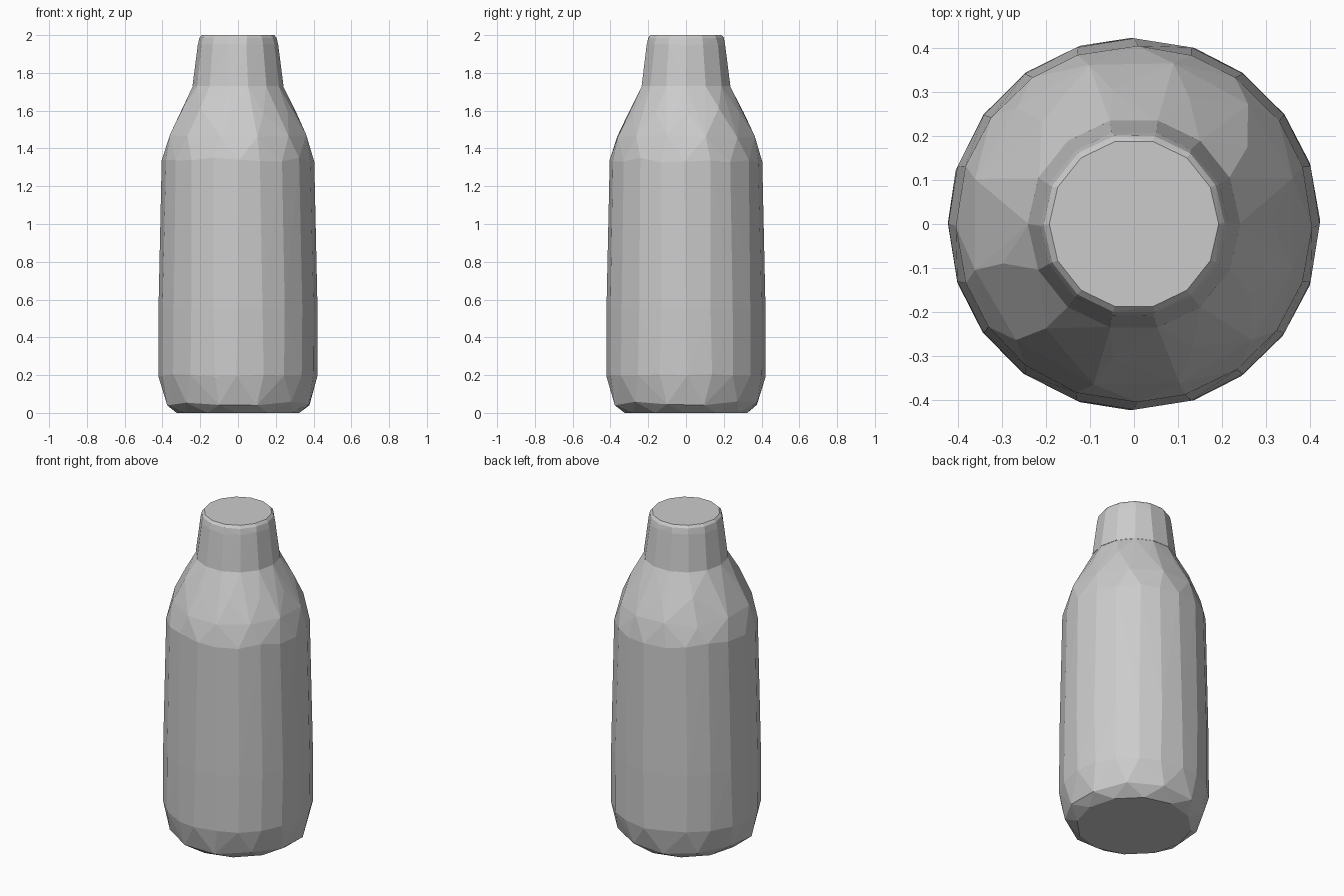
import bpy, bmesh, math, random

if "Cube" in bpy.data.objects:
    bpy.data.objects.remove(bpy.data.objects["Cube"])

random.seed(4)


def faceted_hull(name, rings, open_z):
    """Wrap rings (radius, z, sides, turn in steps, z jitter) in a flat-faced skin."""
    bm = bmesh.new()
    for r, z, n, turn, jit in rings:
        for i in range(n):
            a = math.tau * (i + turn) / n
            if jit:
                a += random.uniform(-0.025, 0.025)
            h = z + random.uniform(-jit, jit)
            bm.verts.new((r * math.cos(a), r * math.sin(a), h))
    res = bmesh.ops.convex_hull(bm, input=bm.verts[:])
    loose = {v for v in res["geom_interior"] + res["geom_unused"]
             if isinstance(v, bmesh.types.BMVert)}
    bmesh.ops.delete(bm, geom=list(loose), context='VERTS')
    # Remove the hidden lid where the cap meets the neck
    lid = [f for f in bm.faces if all(abs(v.co.z - open_z) < 1e-4 for v in f.verts)]
    bmesh.ops.delete(bm, geom=lid, context='FACES')
    bmesh.ops.recalc_face_normals(bm, faces=bm.faces[:])
    me = bpy.data.meshes.new(name)
    bm.to_mesh(me)
    bm.free()
    ob = bpy.data.objects.new(name, me)
    bpy.context.collection.objects.link(ob)
    return ob


# Bottle body: rounded base, slightly tapering wall, sloped shoulder
faceted_hull("bottle_body", [
    (0.325, 0.0, 12, 0.0, 0),
    (0.39, 0.05, 12, 0.5, 0.012),
    (0.422, 0.20, 20, 0.0, 0.008),
    (0.421, 0.55, 20, 0.0, 0),
    (0.404, 1.34, 20, 0.0, 0.015),
    (0.375, 1.46, 12, 0.5, 0.015),
    (0.31, 1.60, 11, 0.0, 0.015),
    (0.239, 1.73, 14, 0.0, 0),
], 1.73)

# Tapered cap with a softened top edge
faceted_hull("bottle_cap", [
    (0.241, 1.73, 14, 0.0, 0),
    (0.213, 1.95, 14, 0.0, 0.004),
    (0.205, 1.985, 14, 0.0, 0.002),
    (0.192, 2.0, 14, 0.0, 0),
], 1.73)
